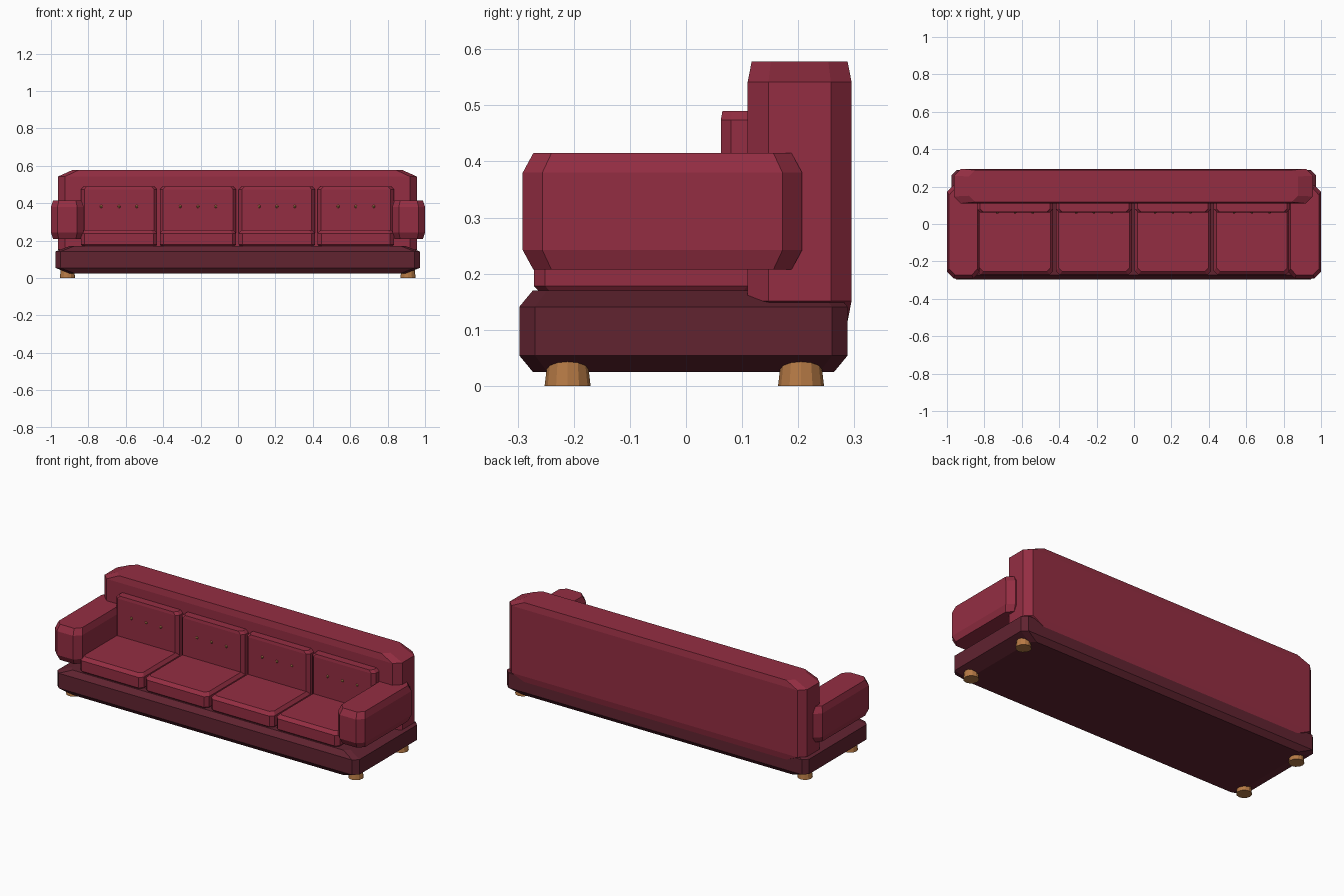
import bpy, bmesh, math

if "Cube" in bpy.data.objects:
    bpy.data.objects.remove(bpy.data.objects["Cube"])


def material(name, rgb):
    m = bpy.data.materials.new(name)
    m.diffuse_color = (*rgb, 1)
    m.use_nodes = True
    m.node_tree.nodes["Principled BSDF"].inputs["Base Color"].default_value = m.diffuse_color
    return m


RED = material("red fabric", (0.296, 0.027, 0.055))
DARK = material("dark red fabric", (0.119, 0.017, 0.03))
WOOD = material("light wood", (0.47, 0.195, 0.06))
BRASS = material("button brass", (0.36, 0.17, 0.06))


def finish(name, bm, mat):
    bmesh.ops.recalc_face_normals(bm, faces=bm.faces)
    me = bpy.data.meshes.new(name)
    bm.to_mesh(me)
    bm.free()
    me.materials.append(mat)
    ob = bpy.data.objects.new(name, me)
    bpy.context.collection.objects.link(ob)
    return ob


def padded_block(name, x, y, z, corner, inset, lip, mat):
    """Box with cut vertical corners whose top and bottom taper in by inset over height lip."""
    cx, cy = sum(x) / 2, sum(y) / 2
    hx, hy = (x[1] - x[0]) / 2, (y[1] - y[0]) / 2
    bm = bmesh.new()
    rings = []
    for h, taper in ((z[0], 1), (z[0] + lip, 0), (z[1] - lip, 0), (z[1], 1)):
        sx = 1 - taper * inset[0] / hx
        sy = 1 - taper * inset[1] / hy
        a, b = hx - corner, hy - corner
        outline = [(a, -hy), (hx, -b), (hx, b), (a, hy), (-a, hy), (-hx, b), (-hx, -b), (-a, -hy)]
        rings.append([bm.verts.new((cx + px * sx, cy + py * sy, h)) for px, py in outline])
    for lo, hi in zip(rings, rings[1:]):
        for i in range(8):
            j = (i + 1) % 8
            bm.faces.new((lo[i], lo[j], hi[j], hi[i]))
    bm.faces.new(rings[0][::-1])
    bm.faces.new(rings[-1])
    return finish(name, bm, mat)


# Plinth and backrest
padded_block("base", (-0.977, 0.973), (-0.297, 0.288), (0.025, 0.17), 0.028, (0.075, 0.024), 0.029, DARK)
padded_block("backrest", (-0.963, 0.957), (0.11, 0.295), (0.115, 0.578), 0.037, (0.08, 0.007), 0.036, RED)

# Armrests
for side, x in (("left", (-1.0, -0.825)), ("right", (0.825, 1.0))):
    padded_block(side + "_armrest", x, (-0.291, 0.207), (0.207, 0.415), 0.035, (0.012, 0.019), 0.035, RED)

# Seat and back cushions with a row of buttons on each
for i in range(4):
    cx = -0.003 + (i - 1.5) * 0.422
    x = (cx - 0.204, cx + 0.204)
    padded_block(f"seat_cushion_{i + 1}", x, (-0.271, 0.13), (0.16, 0.257), 0.02, (0.015, 0.018), 0.018, RED)
    padded_block(f"back_cushion_{i + 1}", x, (0.062, 0.15), (0.22, 0.49), 0.018, (0.016, 0.003), 0.016, RED)
    for j in (-1, 0, 1):
        bm = bmesh.new()
        bmesh.ops.create_uvsphere(bm, u_segments=8, v_segments=6, radius=0.008)
        bmesh.ops.translate(bm, verts=bm.verts, vec=(cx + j * 0.095, 0.063, 0.382))
        finish(f"button_{i + 1}_{j + 2}", bm, BRASS)

# Tapered feet
for sx, x in (("left", -0.912), ("right", 0.909)):
    for sy, y in (("front", -0.211), ("back", 0.205)):
        bm = bmesh.new()
        bmesh.ops.create_cone(bm, cap_ends=True, segments=12, radius1=0.041, radius2=0.035, depth=0.05)
        bmesh.ops.translate(bm, verts=bm.verts, vec=(x, y, 0.025))
        finish(f"{sy}_{sx}_foot", bm, WOOD)
